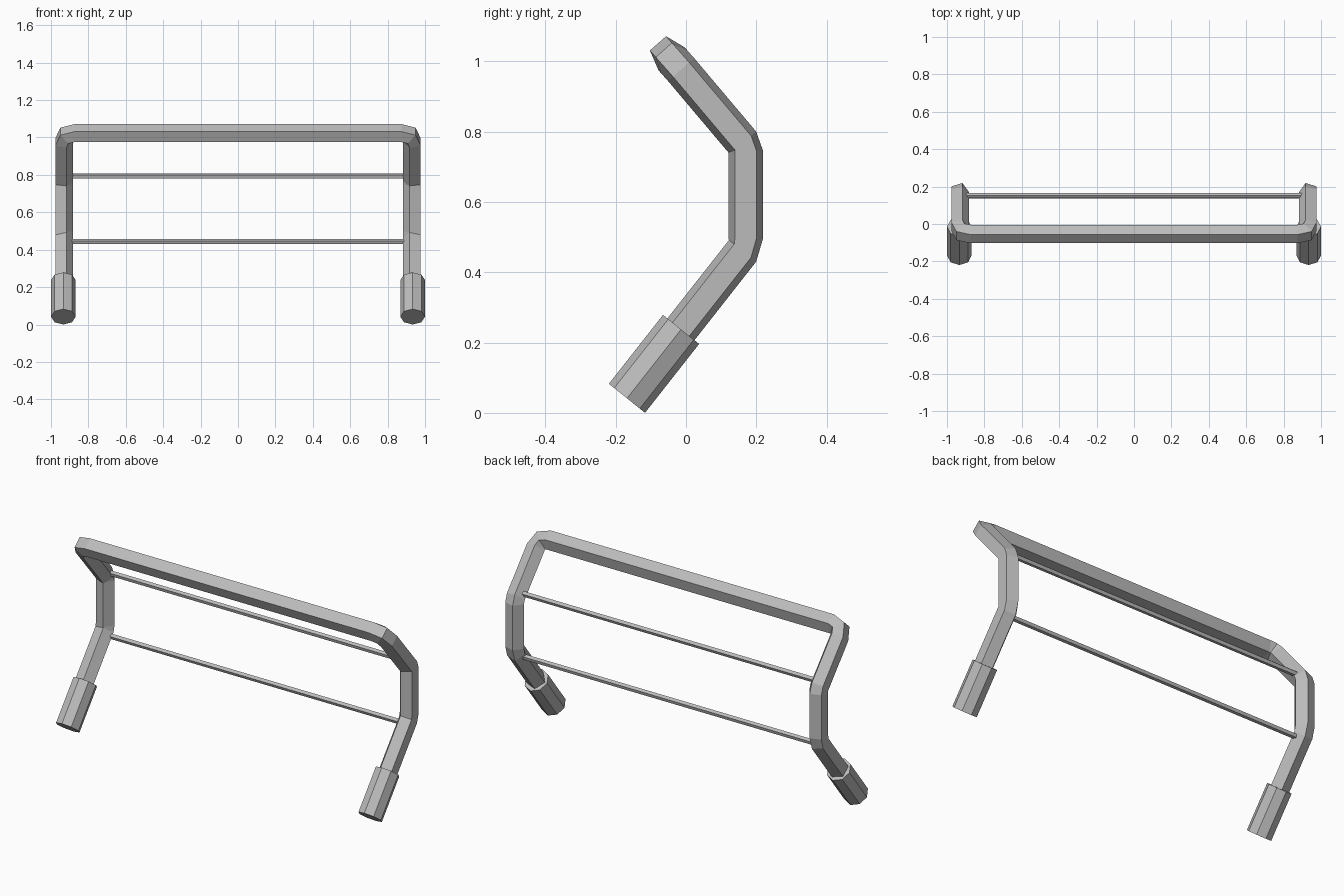
import bpy, bmesh, math
from mathutils import Vector

if "Cube" in bpy.data.objects:
    bpy.data.objects.remove(bpy.data.objects["Cube"])

grey = bpy.data.materials.new("grey metal")
grey.diffuse_color = (0.5, 0.5, 0.5, 1)
grey.use_nodes = True
grey.node_tree.nodes["Principled BSDF"].inputs["Base Color"].default_value = grey.diffuse_color

LEG_X = 0.934
UP = Vector((0, -0.66, 0.75)).normalized()      # lean of the upper frame
LOW = Vector((0, 0.626, 0.78)).normalized()     # lean of the lower legs


def sweep(name, rings, sides, radius):
    """Skin a polygon section along rings of (centre, start axis, second axis)."""
    bm = bmesh.new()
    loops = []
    for centre, a, b in rings:
        loops.append([bm.verts.new(centre + radius * (
            a * math.cos(math.tau * i / sides) + b * math.sin(math.tau * i / sides)))
            for i in range(sides)])
    for p, q in zip(loops, loops[1:]):
        for i in range(sides):
            j = (i + 1) % sides
            bm.faces.new((p[i], p[j], q[j], q[i]))
    bm.faces.new(loops[0])
    bm.faces.new(loops[-1])
    bmesh.ops.recalc_face_normals(bm, faces=bm.faces)
    mesh = bpy.data.meshes.new(name)
    bm.to_mesh(mesh)
    bm.free()
    mesh.materials.append(grey)
    obj = bpy.data.objects.new(name, mesh)
    bpy.context.collection.objects.link(obj)
    return obj


def cross_axis(direction):
    """Axis in the side plane, square to the path."""
    return Vector((0, direction.z, -direction.y))


# bent tube frame: five-sided section with its point facing inwards
inward = Vector((-1, 0, 0))
side_path = [((-0.03, 0.218), LOW), ((0.161, 0.461), LOW), ((0.17, 0.497), Vector((0, 0, 1))),
             ((0.17, 0.745), Vector((0, 0, 1))), ((0.1625, 0.768), UP), ((-0.014, 0.977), UP)]
right = [(Vector((LEG_X, y, z)), inward, cross_axis(d)) for (y, z), d in side_path]
corner = Vector((0, -0.052, 1.02))
right.append((corner + Vector((0.919, 0, 0)) - UP * 0.014,
              (inward - UP).normalized() * 1.03, cross_axis(UP)))
right.append((corner + Vector((0.874, 0, 0)), -UP, cross_axis(UP)))


def flip(v):
    return Vector((-v.x, v.y, v.z))


left = [(flip(c), flip(a), b) for c, a, b in reversed(right)]
sweep("tube_frame", right + left, 5, 0.052)

# eight-sided feet
for side, sx in (("right", 1), ("left", -1)):
    ends = [Vector((sx * LEG_X, -0.168, 0.0415)), Vector((sx * LEG_X, -0.014, 0.2375))]
    sweep(side + "_foot", [(c, Vector((1, 0, 0)), cross_axis(LOW)) for c in ends], 8, 0.066)

# thin cross rods
for name, y, z, tilt in (("upper_rod", 0.152, 0.793, math.radians(-40)),
                         ("lower_rod", 0.152, 0.442, math.radians(40))):
    a = Vector((0, math.sin(tilt), -math.cos(tilt)))
    b = Vector((0, math.cos(tilt), math.sin(tilt)))
    sweep(name, [(Vector((x, y, z)), a, b) for x in (-0.9, 0.9)], 5, 0.015)
